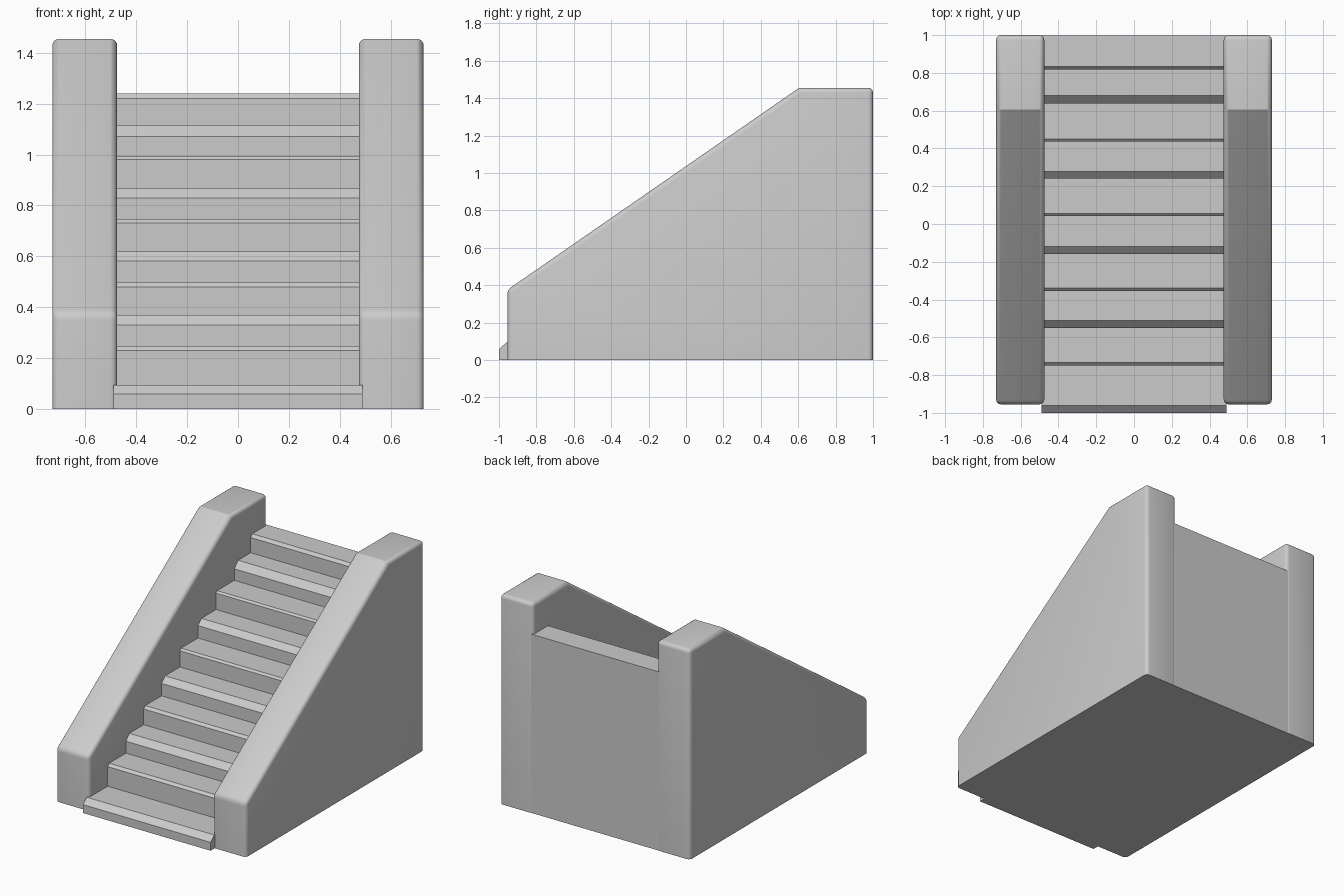
import bpy, bmesh

if "Cube" in bpy.data.objects:
    bpy.data.objects.remove(bpy.data.objects["Cube"])

def extrude_profile(name, profile, x0, x1, bevel_test=None):
    """Extrude a (y, z) outline along x, optionally rounding chosen edges."""
    bm = bmesh.new()
    face = bm.faces.new([bm.verts.new((x0, y, z)) for y, z in profile])
    ext = bmesh.ops.extrude_face_region(bm, geom=[face])
    moved = [g for g in ext["geom"] if isinstance(g, bmesh.types.BMVert)]
    bmesh.ops.translate(bm, verts=moved, vec=(x1 - x0, 0, 0))
    bmesh.ops.recalc_face_normals(bm, faces=bm.faces)
    if bevel_test:
        edges = [e for e in bm.edges if bevel_test(*[v.co for v in e.verts])]
        bmesh.ops.bevel(bm, geom=edges, offset=0.026, segments=4,
                        profile=0.5, affect='EDGES', clamp_overlap=True)
    mesh = bpy.data.meshes.new(name)
    bm.to_mesh(mesh)
    bm.free()
    obj = bpy.data.objects.new(name, mesh)
    bpy.context.collection.objects.link(obj)
    return obj

# Staircase: worn noses alternate between wide and narrow chamfers
# each step: front y, nose y, nose bottom z, tread z
steps = [(-1.0, -0.96, 0.058, 0.094), (-0.75, -0.733, 0.23, 0.247),
         (-0.55, -0.512, 0.33, 0.37), (-0.355, -0.338, 0.479, 0.496),
         (-0.16, -0.12, 0.582, 0.619), (0.042, 0.056, 0.731, 0.744),
         (0.24, 0.278, 0.83, 0.866), (0.438, 0.451, 0.98, 0.992),
         (0.638, 0.68, 1.072, 1.115), (0.818, 0.835, 1.22, 1.24)]
outline = [(-1.0, 0.0)]
floor = 0.0
for front, nose, low, top in steps:
    if floor:
        outline.append((front, floor))
    outline += [(front, low), (nose, top)]
    floor = top
outline += [(0.998, floor), (0.998, 0.0)]
extrude_profile("stairs", outline, -0.49, 0.49)

# Sloped side walls with rounded edges, mirrored across x
def rounded(a, b):
    on_ground = a.z < 0.001 and b.z < 0.001
    ridge = abs(a.y - 0.605) < 0.001 and abs(b.y - 0.605) < 0.001
    return not (on_ground or ridge)

wall = extrude_profile("side_walls", [(-0.955, 0), (-0.955, 0.375), (0.605, 1.455),
                                      (1.0, 1.455), (1.0, 0)], 0.475, 0.73, rounded)
mirror = wall.modifiers.new("Mirror", 'MIRROR')
mirror.use_mirror_merge = False
bpy.context.view_layer.objects.active = wall
wall.select_set(True)
bpy.ops.object.shade_smooth_by_angle(angle=0.5)
